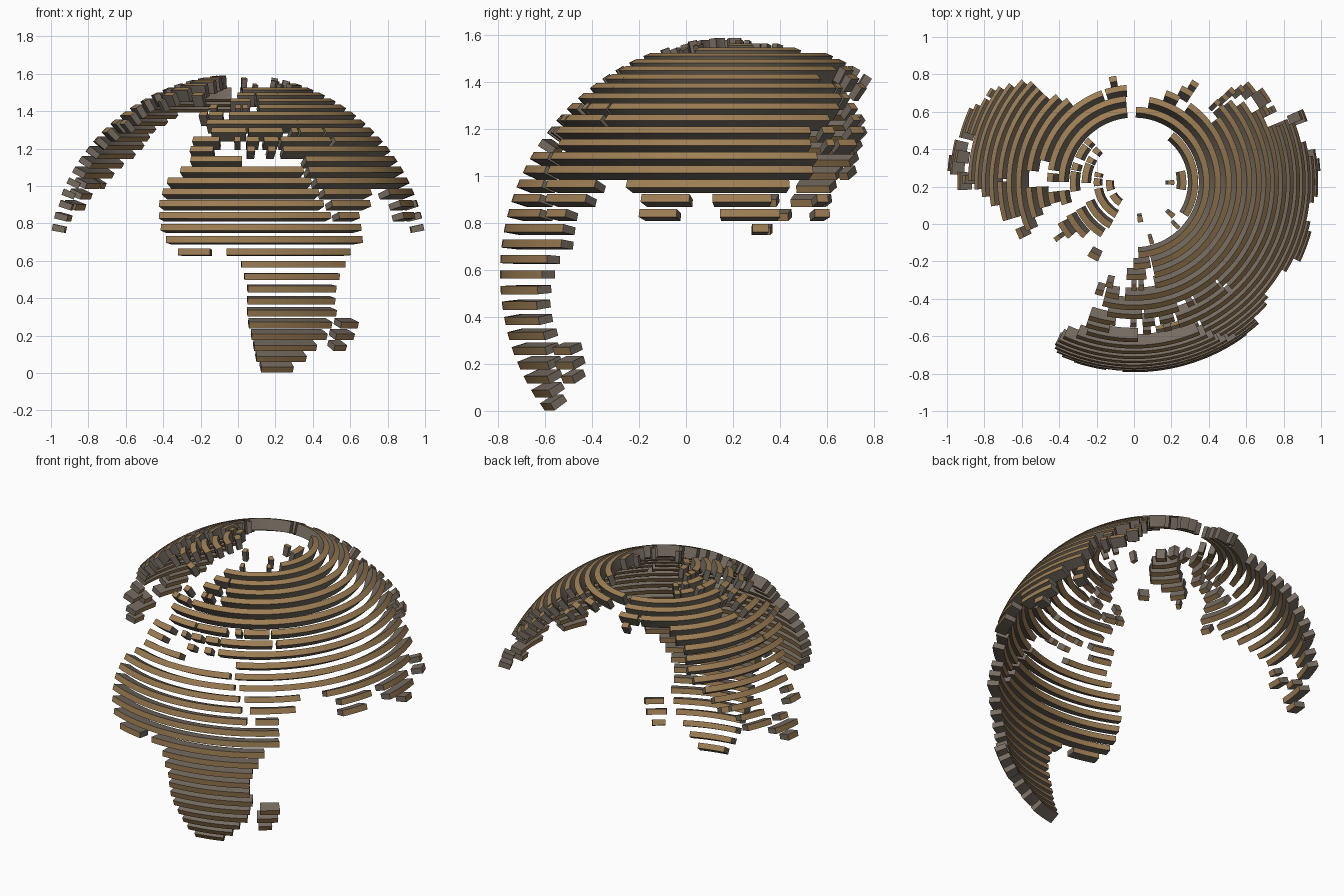
import bpy
import bmesh
from math import sin, cos, radians, ceil
from mathutils import Vector

cube = bpy.data.objects.get("Cube")
if cube:
    bpy.data.objects.remove(cube, do_unlink=True)

# Globe layout: every slat is a thin radial band on one latitude row
CENTRE = Vector((0, 0.222, 0.581))
OUTER, INNER = 1.015, 0.946
ROW_STEP = 3.75
HALF_BAND = 1
MERIDIAN = 9.5
END_PAD = 1
SEGMENT = 2.5


def make_material(name, colour):
    material = bpy.data.materials.new(name)
    material.use_nodes = True
    material.diffuse_color = colour
    shader = next(n for n in material.node_tree.nodes if n.type == "BSDF_PRINCIPLED")
    shader.inputs["Base Color"].default_value = colour
    return material


face_wood = make_material("tan wood face", (0.34, 0.21, 0.09, 1))
edge_wood = make_material("grey brown cut edge", (0.18, 0.15, 0.12, 1))


def globe_point(radius, latitude, longitude):
    lat, lon = radians(latitude), radians(longitude - MERIDIAN)
    offset = Vector((sin(lon) * cos(lat), -cos(lon) * cos(lat), sin(lat)))
    return CENTRE + radius * offset


def add_slat(bm, latitude, west, east):
    """Sweep a four cornered section from the west end to the east end."""
    west, east = west - END_PAD, east + END_PAD
    south, north = latitude - HALF_BAND, latitude + HALF_BAND
    section = [(OUTER, south), (OUTER, north), (INNER, north), (INNER, south)]
    count = max(1, ceil((east - west) / SEGMENT))
    loops = []
    for i in range(count + 1):
        lon = west + (east - west) * i / count
        loops.append([bm.verts.new(globe_point(r, lat, lon)) for r, lat in section])
    for a, b in zip(loops, loops[1:]):
        for side in range(4):
            nxt = (side + 1) % 4
            face = bm.faces.new((a[side], b[side], b[nxt], a[nxt]))
            # outer and inner faces are tan, the cut edges are grey
            face.material_index = side % 2
    for end in (loops[0][::-1], loops[-1]):
        bm.faces.new(end).material_index = 1


def build_land(name, first_row, rows):
    """Each row lists the west and east ends of its slats, going north."""
    bm = bmesh.new()
    for i, row in enumerate(rows):
        for west, east in zip(row[::2], row[1::2]):
            add_slat(bm, (first_row + i) * ROW_STEP, west, east)
    bmesh.ops.recalc_face_normals(bm, faces=bm.faces)
    mesh = bpy.data.meshes.new(name)
    bm.to_mesh(mesh)
    bm.free()
    mesh.materials.append(face_wood)
    mesh.materials.append(edge_wood)
    land = bpy.data.objects.new(name, mesh)
    bpy.context.collection.objects.link(land)
    return land


# Southern continent, from its tip to the inland sea
build_land("africa_slats", -9, [
    [19, 29], [17, 33], [16, 36], [15, 39], [14, 40], [13.5, 41],
    [13.5, 40], [13.5, 40], [12.5, 41], [11.5, 43],
    [-8, 0, 7, 45], [-12, 50], [-14, 50], [-15, 39], [-15.5, 37],
    [-15, 36], [-14, 34], [-10, 32], [-7, 10],
])

# Large island off the southern continent
build_land("madagascar_slats", -7, [[45, 48], [44.5, 50], [45.5, 50.5]])

# Western part of the large northern landmass
build_land("europe_slats", 10, [
    [-8, -1, 14, 15, 22, 23], [-8, 1, 9, 9.5, 14, 17, 21, 25],
    [-1, 12, 15, 28], [-4, 40], [-9, -7, -4, 1, 6, 40],
    [-5, -3, 9, 10, 13, 14, 22, 40], [6, 16, 23, 40],
    [-22, -16, 10, 20, 23, 40], [14, 40], [25, 27],
])

# Eastern part of the large northern landmass
build_land("asia_slats", 3, [
    [104, 106], [44, 50, 75, 83, 96, 109, 120, 122],
    [42, 56, 75, 86, 94, 107, 121, 122], [40, 58, 70, 112],
    [38, 55, 57, 119], [36, 48, 50, 121],
    [36, 120, 127, 127.5, 131, 135], [28, 121, 127, 129, 137, 140],
    [28, 49, 53, 126, 128, 129, 140, 141], [34, 35, 38, 48, 51, 135, 142, 143],
    [39, 139, 142, 143], [39, 140, 143, 143.5, 157, 159],
    [39, 136, 157, 162], [39, 153, 162, 169], [39, 178], [39, 187],
    [53, 55, 68, 150], [57, 61, 92, 112],
])

# Arctic islands
build_land("arctic_island_slats", 21, [[16, 22, 97, 102]])

# Western continent, from the isthmus to the polar islands
build_land("north_america_slats", 3, [
    [-88, -85], [-93, -84], [-104, -96, -90, -88],
    [-106, -98, -83, -79], [-113, -112, -109, -98, -82, -81],
    [-115, -114, -112, -82], [-118, -79], [-122, -76],
    [-124, -72], [-124, -83, -80, -65], [-124, -65, -58, -55],
    [-128, -80, -78, -57], [-160, -158, -131, -88, -77, -62],
    [-165, -154, -150, -95, -77, -66], [-164, -90, -86, -82, -73, -67],
    [-164, -88, -86, -82, -73, -64],
    [-124, -120, -117, -105, -98, -93, -90, -73],
    [-123, -118, -110, -105, -102, -96, -94, -81],
    [-95, -90, -86, -76], [-85, -63],
])

# Polar island between the two northern landmasses
build_land("greenland_slats", 16, [
    [-45, -44], [-51, -41], [-53, -34], [-54, -23],
    [-57, -20], [-70, -20], [-50, -25],
])
